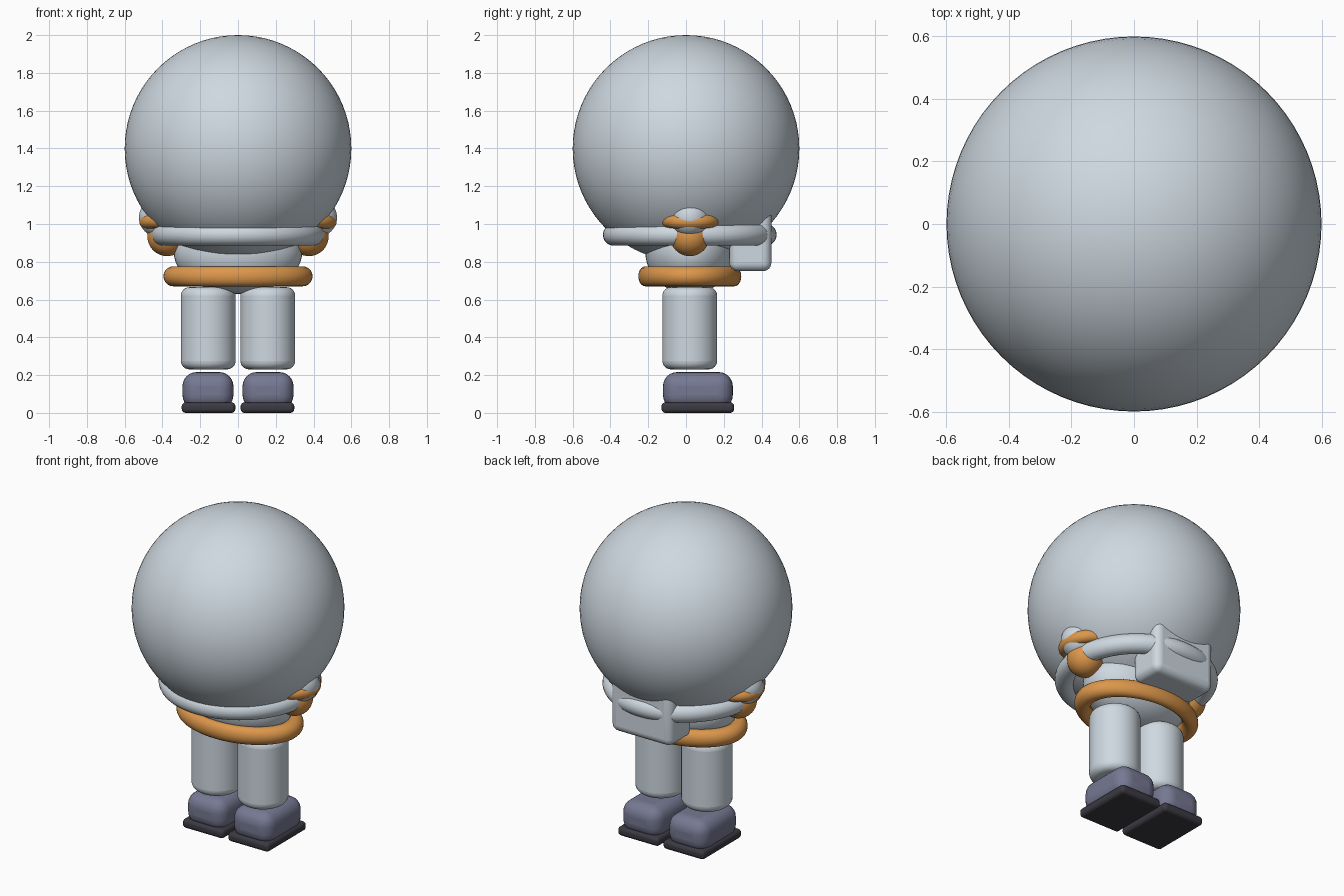
import bpy
from math import radians

cube = bpy.data.objects.get("Cube")
if cube:
    bpy.data.objects.remove(cube, do_unlink=True)

CY = 0.02  # depth centre of the body


def material(name, color):
    m = bpy.data.materials.new(name)
    m.use_nodes = True
    rgba = (*color, 1)
    m.diffuse_color = rgba
    bsdf = next(n for n in m.node_tree.nodes if n.type == "BSDF_PRINCIPLED")
    bsdf.inputs["Base Color"].default_value = rgba
    return m


suit = material("pale suit grey", (0.62, 0.69, 0.75))
orange = material("orange trim", (0.72, 0.31, 0.07))
boot_blue = material("slate boot", (0.18, 0.19, 0.29))
rubber = material("dark rubber", (0.045, 0.042, 0.055))


def finish(name, mat, angle=60):
    ob = bpy.context.object
    ob.name = name
    ob.data.name = name
    ob.data.materials.append(mat)
    bpy.ops.object.transform_apply(location=False, rotation=True, scale=True)
    bpy.ops.object.shade_smooth_by_angle(angle=radians(angle))
    return ob


def ball(name, mat, loc, radii, segments=48):
    bpy.ops.mesh.primitive_uv_sphere_add(
        segments=segments, ring_count=segments // 2, radius=1, location=loc)
    bpy.context.object.scale = radii
    return finish(name, mat)


def ring(name, mat, loc, major, minor, squash=1.0, tilt=0.0):
    bpy.ops.mesh.primitive_torus_add(
        major_segments=64, minor_segments=20, major_radius=major,
        minor_radius=minor, location=loc, rotation=(0, tilt, 0))
    bpy.context.object.scale.y = squash
    return finish(name, mat)


def round_off(ob, width):
    bev = ob.modifiers.new("rounded edges", "BEVEL")
    bev.width = width
    bev.segments = 6
    bev.limit_method = "ANGLE"
    return ob


def box(name, mat, low, high, bevel):
    bpy.ops.mesh.primitive_cube_add(
        size=1, location=[(a + b) / 2 for a, b in zip(low, high)])
    bpy.context.object.scale = [b - a for a, b in zip(low, high)]
    return round_off(finish(name, mat, 40), bevel)


# Head, torso and the two rings around the body
ball("head", suit, (0, 0, 1.4), (0.6, 0.6, 0.6), 80)
ball("torso", suit, (0, CY, 0.85), (0.34, 0.235, 0.22))
ring("collar", suit, (0, CY, 0.943), 0.402, 0.058)
ring("belt", orange, (0, CY, 0.723), 0.342, 0.053, squash=0.69)

# Pack, its top sunk into the head
box("pack", suit, (-0.21, 0.23, 0.75), (0.21, 0.452, 1.12), 0.045)

for side, s in (("right", -1), ("left", 1)):
    # Arm stub, cuff and hand
    ball(side + "_arm", orange, (s * 0.375, CY, 0.935), (0.105, 0.105, 0.105))
    ring(side + "_cuff", orange, (s * 0.357, CY, 1.025), 0.128, 0.038,
         tilt=s * radians(6))
    ball(side + "_hand", suit, (s * 0.42, CY, 1.035), (0.104, 0.104, 0.104))

    # Leg
    bpy.ops.mesh.primitive_cylinder_add(
        vertices=48, radius=0.145, depth=0.435, location=(s * 0.158, CY, 0.448))
    round_off(finish(side + "_leg", suit, 40), 0.045)

    # Boot and sole
    x0, x1 = sorted((s * 0.024, s * 0.294))
    box(side + "_boot", boot_blue, (x0, -0.122, 0.02), (x1, 0.248, 0.216), 0.075)
    x0, x1 = sorted((s * 0.014, s * 0.298))
    box(side + "_sole", rubber, (x0, -0.13, 0), (x1, 0.255, 0.056), 0.022)
